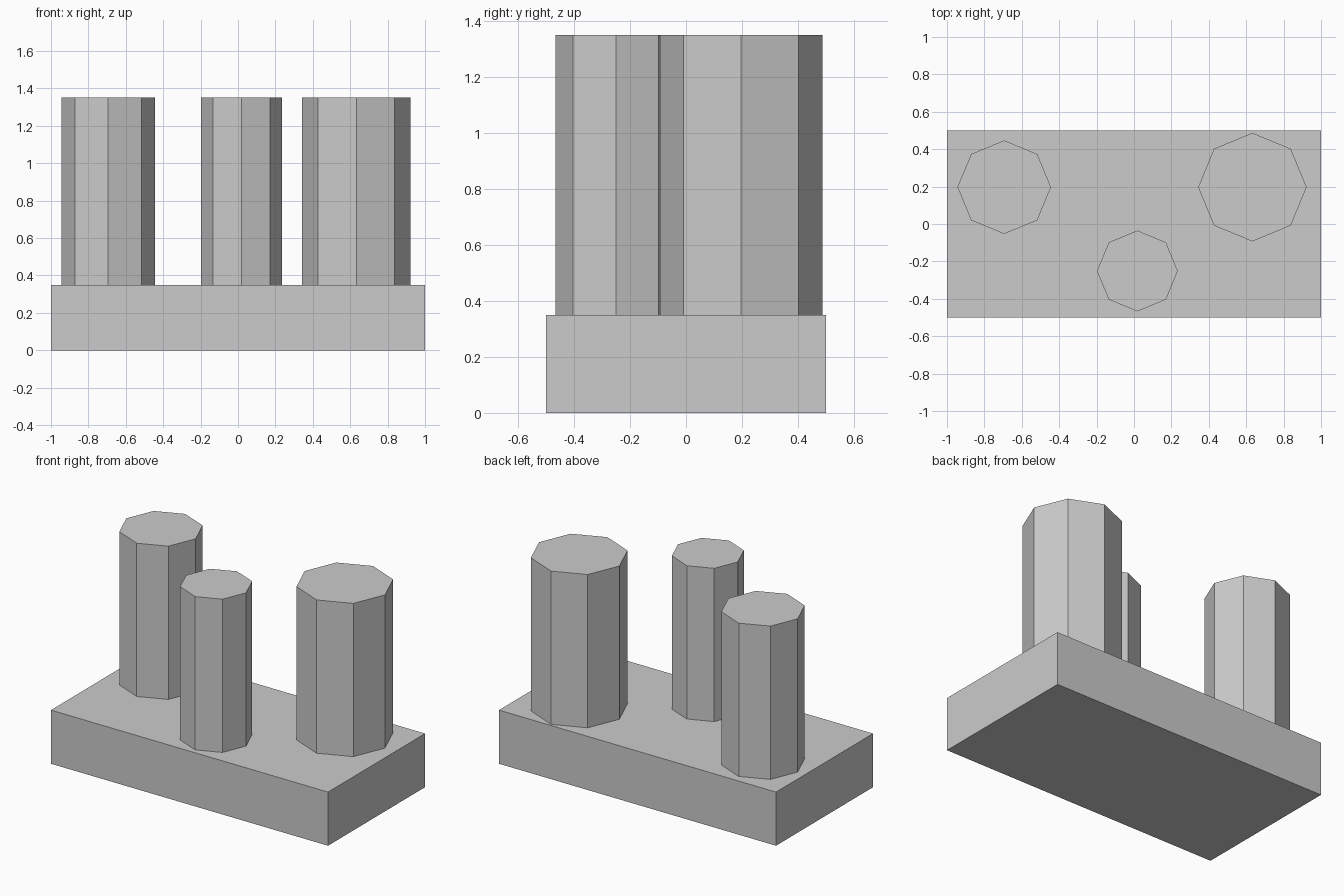
import bpy

# Remove the default cube
cube = bpy.data.objects.get("Cube")
if cube:
    bpy.data.objects.remove(cube, do_unlink=True)

# Single grey material
GREY = (0.6, 0.6, 0.6, 1)
grey = bpy.data.materials.new("light_grey")
grey.use_nodes = True
grey.diffuse_color = GREY
grey.node_tree.nodes["Principled BSDF"].inputs["Base Color"].default_value = GREY

BASE_TOP = 0.35
COLUMN_TOP = 1.35


def finish(name):
    obj = bpy.context.object
    obj.name = obj.data.name = name
    obj.data.materials.append(grey)
    return obj


# Rectangular base slab
bpy.ops.mesh.primitive_cube_add(size=1, location=(0, 0, BASE_TOP / 2))
base = finish("base_slab")
base.scale = (2, 1, BASE_TOP)


# Octagonal columns with corners on the axes
def column(name, x, y, radius):
    bpy.ops.mesh.primitive_cylinder_add(
        vertices=8, radius=radius, depth=COLUMN_TOP - BASE_TOP,
        location=(x, y, (BASE_TOP + COLUMN_TOP) / 2))
    finish(name)


column("right_column", -0.694, 0.197, 0.25)
column("middle_column", 0.018, -0.251, 0.216)
column("left_column", 0.633, 0.197, 0.29)
